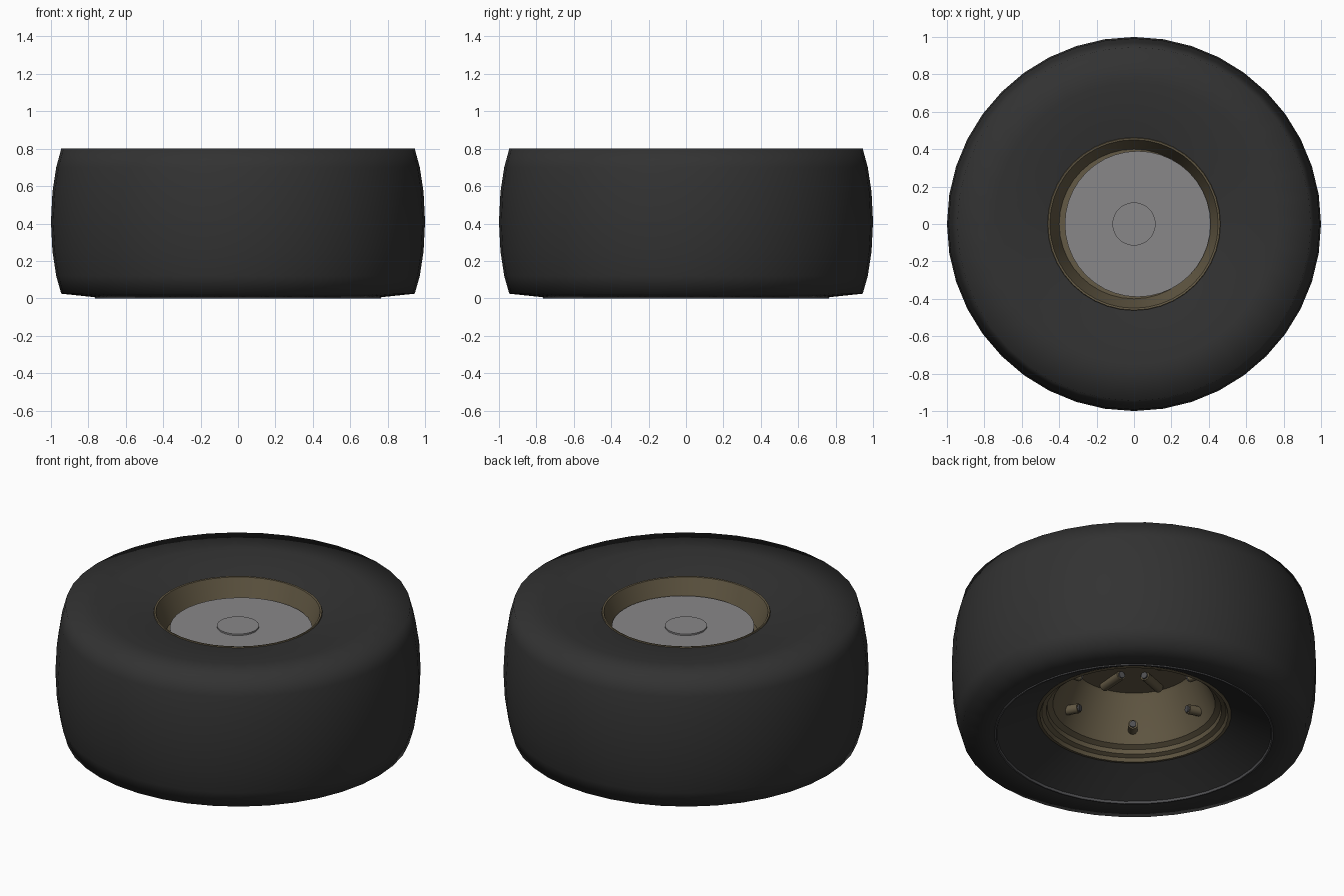
import bpy, bmesh, math
from mathutils import Matrix, Vector

if "Cube" in bpy.data.objects:
    bpy.data.objects.remove(bpy.data.objects["Cube"])

SIDES = 40


def material(name, rgb):
    m = bpy.data.materials.new(name)
    m.diffuse_color = (*rgb, 1)
    m.use_nodes = True
    m.node_tree.nodes["Principled BSDF"].inputs["Base Color"].default_value = m.diffuse_color
    return m


RUBBER = material("black rubber", (0.032, 0.032, 0.032))
BRONZE = material("dull bronze", (0.125, 0.10, 0.058))
GREY = material("hub grey", (0.25, 0.245, 0.25))
STEEL = material("dark steel", (0.08, 0.08, 0.085))


def finish(name, bm, mat, angle):
    me = bpy.data.meshes.new(name)
    bm.to_mesh(me)
    bm.free()
    ob = bpy.data.objects.new(name, me)
    bpy.context.collection.objects.link(ob)
    me.materials.append(mat)
    bpy.ops.object.select_all(action='DESELECT')
    ob.select_set(True)
    bpy.context.view_layer.objects.active = ob
    bpy.ops.object.shade_smooth_by_angle(angle=math.radians(angle))
    return ob


def lathe(name, profile, mat, angle=35, offset=0.0):
    """Revolve (radius, height) points around z; a radius of 0 closes to a point."""
    bm = bmesh.new()
    rings = []
    for r, z in profile:
        n = 1 if r == 0 else SIDES
        rings.append([bm.verts.new((offset + r * math.cos(2 * math.pi * j / SIDES),
                                    r * math.sin(2 * math.pi * j / SIDES), z)) for j in range(n)])
    for a, b in zip(rings, rings[1:]):
        for j in range(SIDES):
            k = (j + 1) % SIDES
            quad = [a[j % len(a)], a[k % len(a)], b[k % len(b)], b[j % len(b)]]
            bm.faces.new(list(dict.fromkeys(quad)))
    return finish(name, bm, mat, angle)


def rods(name, count, start_deg, p0, p1, radius, mat):
    """Ring of short rods, each from (radius, height) p0 to p1."""
    bm = bmesh.new()
    for i in range(count):
        a = math.radians(start_deg + 360 * i / count)
        u = Vector((math.cos(a), math.sin(a), 0))
        s = u * p0[0] + Vector((0, 0, p0[1]))
        e = u * p1[0] + Vector((0, 0, p1[1]))
        rot = (e - s).to_track_quat('Z', 'Y').to_matrix().to_4x4()
        bmesh.ops.create_cone(bm, cap_ends=True, segments=10, radius1=radius, radius2=radius,
                              depth=(e - s).length, matrix=Matrix.Translation((s + e) / 2) @ rot)
    return finish(name, bm, mat, 40)


# Tyre: dished underside, barrel tread, nearly flat upper sidewall
lathe("tyre", [(0.53, 0.13), (0.755, 0.012), (0.765, 0.006), (0.945, 0.025), (0.972, 0.12),
               (0.992, 0.25), (1.0, 0.41), (0.992, 0.57), (0.972, 0.70), (0.945, 0.80),
               (0.75, 0.798), (0.60, 0.785), (0.455, 0.757)], RUBBER, 100)

# Thin bead around the underside opening
lathe("underside_bead", [(0.752, 0.014), (0.756, 0.0), (0.765, 0.0), (0.768, 0.012)], STEEL)

# Upper rim well
lathe("rim_upper", [(0.464, 0.755), (0.46, 0.764), (0.45, 0.762), (0.444, 0.745),
                    (0.40, 0.62), (0, 0.62)], BRONZE)

# Slightly off-centre hub plate with its cap
lathe("hub_plate", [(0, 0.645), (0.39, 0.645), (0.39, 0.671), (0, 0.671)], GREY, offset=0.02)
lathe("hub_cap", [(0.115, 0.665), (0.115, 0.68), (0, 0.68)], GREY)

# Lower rim: stepped flange and deep bowl
lathe("rim_lower", [(0, 0.457), (0.335, 0.457), (0.345, 0.44), (0.43, 0.23), (0.445, 0.195),
                    (0.475, 0.18), (0.48, 0.155), (0.505, 0.145), (0.515, 0.125),
                    (0.533, 0.128), (0.54, 0.14)], BRONZE)

# Bolts on the bowl wall with steel tips, and radial ribs on the bowl floor
rods("wall_bolts", 6, 231, (0.45, 0.275), (0.345, 0.265), 0.027, BRONZE)
rods("wall_bolt_tips", 6, 231, (0.35, 0.266), (0.335, 0.264), 0.019, STEEL)
rods("floor_ribs", 6, 203, (0.30, 0.45), (0.13, 0.44), 0.027, BRONZE)
rods("floor_rib_tips", 6, 203, (0.135, 0.44), (0.12, 0.439), 0.019, STEEL)
